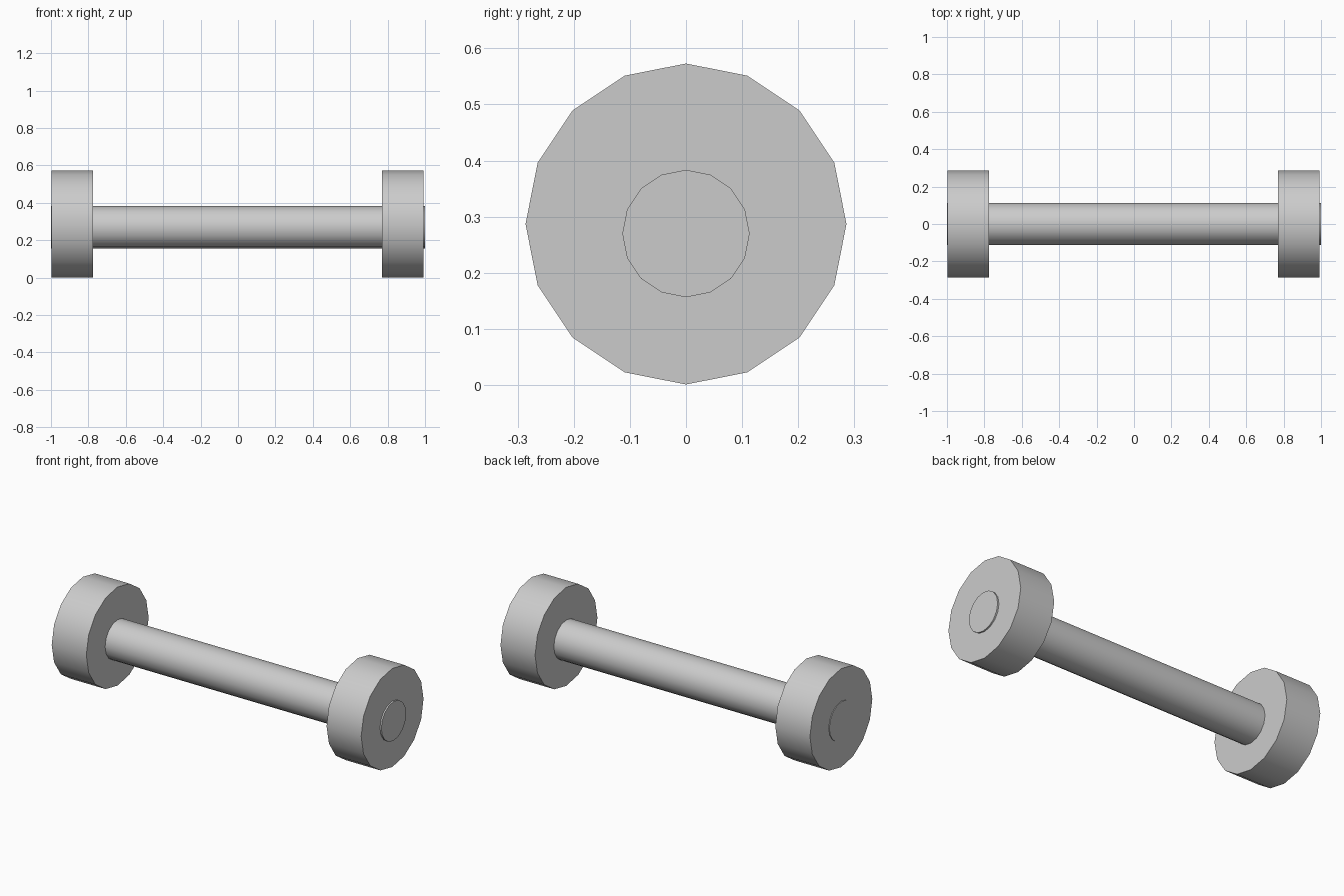
import bpy
from math import pi

if "Cube" in bpy.data.objects:
    bpy.data.objects.remove(bpy.data.objects["Cube"])


def x_cylinder(name, x0, x1, radius, z):
    """16-sided capped cylinder lying along x."""
    bpy.ops.mesh.primitive_cylinder_add(
        vertices=16, radius=radius, depth=x1 - x0,
        location=((x0 + x1) / 2, 0, z), rotation=(0, pi / 2, 0))
    obj = bpy.context.object
    obj.name = name
    bpy.ops.object.transform_apply(location=False, rotation=True, scale=True)
    bpy.ops.object.shade_smooth_by_angle(angle=pi / 6)
    return obj


# Axle, set slightly below the wheel centres and just proud of both faces
x_cylinder("axle", -1.0, 1.0, 0.1135, 0.27)

# Wheels
for name, x0 in (("left_wheel", -0.996), ("right_wheel", 0.769)):
    x_cylinder(name, x0, x0 + 0.222, 0.286, 0.287)
